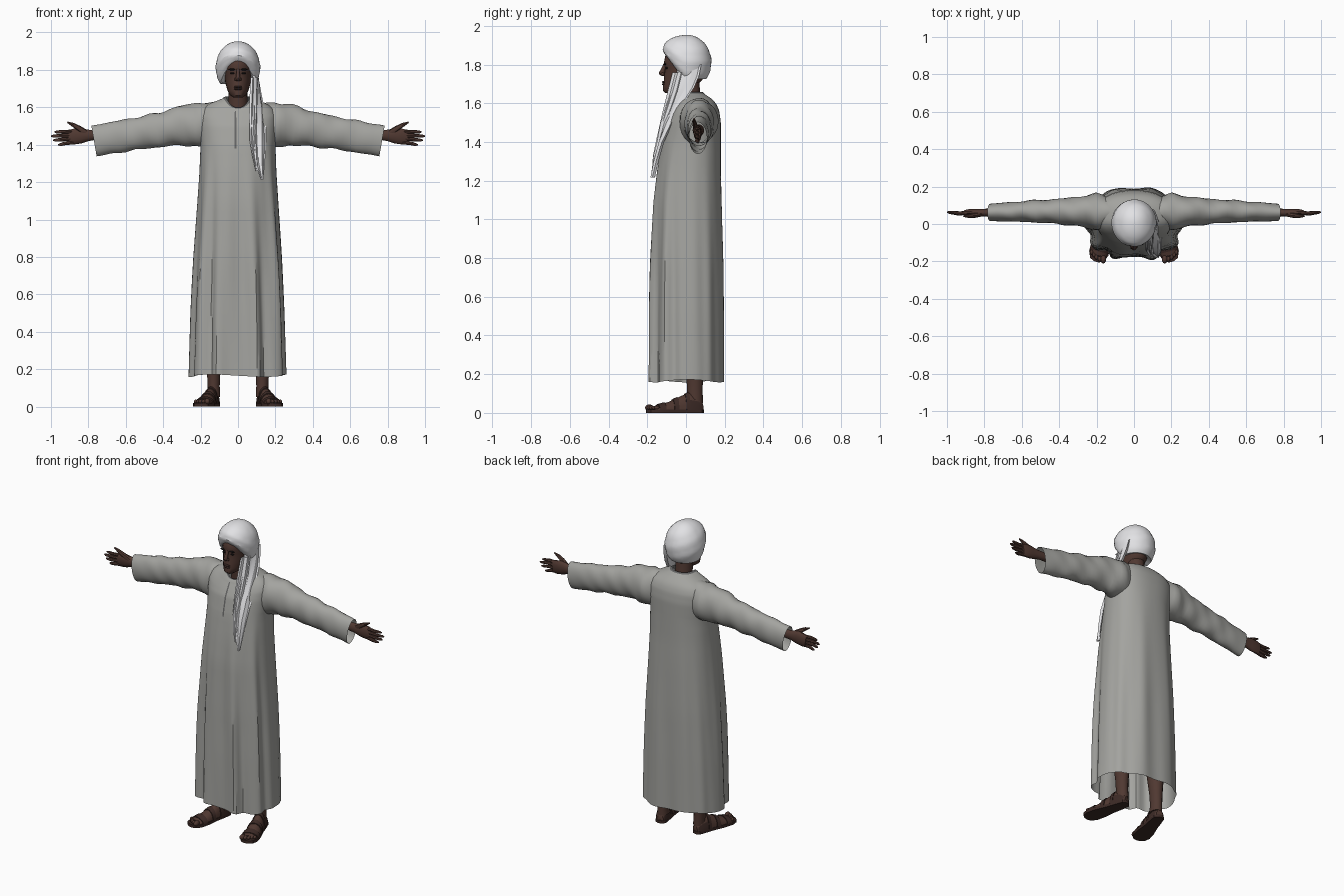
import bpy, bmesh, math
from math import sin, cos, pi, radians
from mathutils import Vector as V

if "Cube" in bpy.data.objects:
    bpy.data.objects.remove(bpy.data.objects["Cube"])


def material(name, rgb):
    m = bpy.data.materials.new(name)
    m.use_nodes = True
    m.diffuse_color = (*rgb, 1)
    bsdf = m.node_tree.nodes["Principled BSDF"]
    bsdf.inputs["Base Color"].default_value = (*rgb, 1)
    bsdf.inputs["Roughness"].default_value = 0.9
    return m


ROBE = material("grey cloth", (0.37, 0.37, 0.35))
TRIM = material("dark grey trim", (0.13, 0.13, 0.13))
WHITE = material("white cloth", (0.76, 0.76, 0.78))
SKIN = material("dark brown skin", (0.08, 0.04, 0.031))
LEATHER = material("sandal leather", (0.045, 0.023, 0.019))
DARK = material("near black", (0.012, 0.01, 0.01))


def finish(name, bm, mat, angle=40):
    bmesh.ops.recalc_face_normals(bm, faces=bm.faces)
    me = bpy.data.meshes.new(name)
    bm.to_mesh(me)
    bm.free()
    me.materials.append(mat)
    ob = bpy.data.objects.new(name, me)
    bpy.context.collection.objects.link(ob)
    bpy.ops.object.select_all(action="DESELECT")
    ob.select_set(True)
    bpy.context.view_layer.objects.active = ob
    bpy.ops.object.shade_smooth_by_angle(angle=radians(angle))
    return ob


def loft(name, rings, mat, caps=(True, True), closed=True, angle=40):
    """Skin a list of point rings."""
    bm = bmesh.new()
    rows = [[bm.verts.new(p) for p in r] for r in rings]
    n = len(rows[0])
    for a, b in zip(rows, rows[1:]):
        for i in range(n if closed else n - 1):
            j = (i + 1) % n
            bm.faces.new((a[i], a[j], b[j], b[i]))
    for cap, row in zip(caps, (rows[0], rows[-1])):
        if cap:
            bm.faces.new(row)
    return finish(name, bm, mat, angle)


def lerp_row(rows, key, value):
    """Interpolate a table of rows at a value of column key."""
    for a, b in zip(rows, rows[1:]):
        if value <= b[key]:
            break
    f = (value - a[key]) / (b[key] - a[key])
    return [p + (q - p) * f for p, q in zip(a, b)]


def limb(name, rows, mat, n=10, flat=False, mod=None, caps=(True, True)):
    """Tube through rows of x, y, z, radius along y, radius across."""
    rings = []
    for i, (x, y, z, ra, rb) in enumerate(rows):
        t = V(rows[min(i + 1, len(rows) - 1)][:3]) - V(rows[max(i - 1, 0)][:3])
        t = V((0, 0, 1)) if flat else t.normalized()
        v = t.cross(V((0, 1, 0))).normalized()
        ring = []
        for k in range(n):
            a = 2 * pi * k / n
            m = mod(a, x) if mod else 1
            ring.append(V((x, y, z)) + V((0, cos(a) * ra * m, 0)) + v * (sin(a) * rb * m))
        rings.append(ring)
    return loft(name, rings, mat, caps)


def blob(name, loc, scale, mat):
    bm = bmesh.new()
    bmesh.ops.create_uvsphere(bm, u_segments=12, v_segments=8, radius=1)
    for v in bm.verts:
        v.co = V(a * b for a, b in zip(v.co, scale)) + V(loc)
    return finish(name, bm, mat, 60)


# Robe: height, half width, front, back
ROBE_ROWS = [(0.165, 0.257, -0.184, 0.195), (0.5, 0.247, -0.182, 0.195), (0.8, 0.233, -0.177, 0.193),
             (1.1, 0.214, -0.166, 0.186), (1.25, 0.205, -0.15, 0.181), (1.4, 0.2, -0.128, 0.18),
             (1.5, 0.208, -0.105, 0.18), (1.56, 0.208, -0.086, 0.172), (1.6, 0.185, -0.072, 0.155),
             (1.625, 0.14, -0.063, 0.13), (1.645, 0.085, -0.058, 0.1), (1.655, 0.066, -0.05, 0.085)]


def robe_point(t, z):
    _, rx, yf, yb = lerp_row(ROBE_ROWS, 0, z)
    front = max(0, -sin(t))
    p = t + pi / 2
    a = min(1, max(0, (1.42 - z) / 0.75))
    fold = (-0.075 * cos(10 * p) + 0.025 * cos(17 * p + 2 * z)) * (0.25 + 0.75 * front)
    m = 1 + a * (fold + 0.015 * sin(7 * p + 1))
    x = rx * m * math.copysign(abs(cos(t)) ** 0.85, cos(t))
    y = (yf + yb) / 2 + (yb - yf) / 2 * m * math.copysign(abs(sin(t)) ** 0.85, sin(t))
    dip = 0.06 * max(0, (z - 1.5) / 0.155) * front ** 2
    return V((x, y, z - dip + 0.007 * a * cos(3 * t)))


levels = [0.165 + 1.235 * i / 24 for i in range(24)] + [1.4 + 0.255 * i / 17 for i in range(18)]
loft("robe_body", [[robe_point(2 * pi * k / 100, z) for k in range(100)] for z in levels],
     ROBE, (False, False), angle=32)

# Neckline edge and front opening
loft("neckline_trim", [[robe_point(2 * pi * k / 48, z) * 1 + V((0, 0, 0.003)) for k in range(48)]
                       for z in (1.648, 1.655)], TRIM, (False, False))
loft("front_opening", [[robe_point(-pi / 2 + d, z) + V((-0.014, -0.003, 0)) for d in (-0.012, 0.012)]
                       for z in [1.38 + 0.025 * i for i in range(11)]], TRIM, (False, False), False)

# Sleeves, arms and hands
SLEEVE = [(0.1, 0.06, 1.515, 0.08, 0.105), (0.2, 0.065, 1.505, 0.098, 0.122), (0.28, 0.067, 1.504, 0.082, 0.108),
          (0.4, 0.067, 1.482, 0.067, 0.092), (0.55, 0.068, 1.458, 0.058, 0.085), (0.77, 0.062, 1.42, 0.046, 0.083)]


def wrinkle(a, x):
    x = abs(x)
    fade = min(1, max(0, (0.8 - x) / 0.2))
    return 1 + fade * (0.035 * sin(2 * a + 38 * x) + 0.03 * sin(3 * a - 55 * x))


for s, side in ((1, "left"), (-1, "right")):
    def flip(rows):
        return [(s * r[0], *r[1:]) for r in rows]

    rows = [lerp_row(SLEEVE, 0, 0.1 + 0.67 * i / 26) for i in range(27)]
    limb(side + "_sleeve", flip(rows), ROBE, 24, mod=wrinkle, caps=(True, False))
    limb(side + "_hand", flip([(0.6, 0.064, 1.46, 0.03, 0.032), (0.76, 0.062, 1.452, 0.022, 0.027),
                               (0.8, 0.06, 1.45, 0.021, 0.031), (0.84, 0.06, 1.448, 0.021, 0.042),
                               (0.88, 0.062, 1.443, 0.018, 0.043), (0.905, 0.063, 1.44, 0.012, 0.038)]), SKIN, 14)
    for name, z, tip_x, tip_z in (("index", 1.47, 0.982, 1.468), ("middle", 1.451, 1.0, 1.446),
                                  ("ring", 1.432, 0.988, 1.424), ("little", 1.414, 0.962, 1.4)):
        mid = (0.89 + tip_x) / 2
        limb(f"{side}_{name}_finger", flip([(0.87, 0.062, z, 0.011, 0.011), (mid, 0.056, (z + tip_z) / 2, 0.01, 0.01),
                                            (tip_x - 0.012, 0.062, tip_z, 0.008, 0.008),
                                            (tip_x, 0.064, tip_z, 0.003, 0.003)]), SKIN, 8)
    limb(side + "_thumb", flip([(0.81, 0.055, 1.46, 0.014, 0.018), (0.85, 0.046, 1.488, 0.013, 0.014),
                                (0.885, 0.042, 1.508, 0.01, 0.01), (0.912, 0.042, 1.52, 0.004, 0.004)]), SKIN, 8)

    # Leg and foot
    limb(side + "_leg", flip([(0.128, 0.046, 0.05, 0.042, 0.034), (0.13, 0.046, 0.11, 0.04, 0.033),
                              (0.13, 0.045, 0.17, 0.042, 0.036), (0.128, 0.04, 0.32, 0.055, 0.05),
                              (0.12, 0.02, 0.62, 0.065, 0.06)]), SKIN, 14)
    heel, toe = V((0.125, 0.085, 0)), V((0.2, -0.2, 0))
    along = (toe - heel).normalized()
    across = V((-along.y, along.x, 0))
    FOOT = [(0, 0.022, 0.05), (0.025, 0.034, 0.085), (0.07, 0.036, 0.105), (0.12, 0.039, 0.085),
            (0.18, 0.047, 0.057), (0.235, 0.049, 0.042), (0.262, 0.044, 0.034)]

    def place(d, w, z):
        p = heel + along * d + across * w
        return V((s * p.x, p.y, z))

    def foot_ring(d, grow=0.0):
        _, w, h = lerp_row(FOOT, 0, d)
        return [place(d, (w + grow) * cos(pi * k / 10), 0.016 + (h + grow - 0.016) * sin(pi * k / 10))
                for k in range(11)]

    loft(side + "_foot", [foot_ring(r[0]) for r in FOOT], SKIN)
    for i, (w, d, r) in enumerate(((-0.032, 0.275, 0.015), (-0.012, 0.278, 0.01), (0.007, 0.272, 0.01),
                                   (0.023, 0.264, 0.009), (0.038, 0.254, 0.009))):
        blob(f"{side}_toe_{i + 1}", place(d, w, 0.027), (r, r * 1.5, r * 1.1), SKIN)

    # Sandal sole and straps
    outline = [(-0.006, 0.012), (0.01, 0.032), (0.07, 0.038), (0.12, 0.041), (0.19, 0.052),
               (0.25, 0.053), (0.285, 0.038), (0.297, 0.014)]
    edge = outline + [(d, -w) for d, w in reversed(outline)]
    loft(side + "_sandal_sole", [[place(d, w, z) for d, w in edge] for z in (0, 0.018)], LEATHER)
    for name, a, b in (("toe", 0.205, 0.24), ("instep", 0.135, 0.16), ("ankle", 0.075, 0.095)):
        loft(f"{side}_{name}_strap", [foot_ring(a), foot_ring(a, 0.005), foot_ring(b, 0.005), foot_ring(b)],
             LEATHER, (False, False), False)
    loft(side + "_heel_strap", [foot_ring(d, 0.003)[:3] for d in (0.005, 0.03, 0.08)], LEATHER, (False, False), False)
    loft(side + "_inner_heel_strap", [foot_ring(d, 0.003)[-3:] for d in (0.005, 0.03, 0.08)],
         LEATHER, (False, False), False)

    # Eye and brow
    blob(side + "_eye", (s * 0.03, -0.1, 1.782), (0.012, 0.006, 0.005), DARK)
    blob(side + "_brow", (s * 0.032, -0.108, 1.802), (0.02, 0.006, 0.005), DARK)
    blob(side + "_nostril", (s * 0.011, -0.121, 1.75), (0.009, 0.01, 0.008), SKIN)

# Head and neck
HEAD = [(1.652, 0.024, -0.105, -0.04), (1.664, 0.042, -0.118, 0.0), (1.69, 0.056, -0.119, 0.05),
        (1.72, 0.065, -0.114, 0.085), (1.75, 0.07, -0.112, 0.095), (1.782, 0.073, -0.107, 0.1),
        (1.805, 0.075, -0.115, 0.1), (1.85, 0.075, -0.106, 0.1), (1.88, 0.06, -0.08, 0.08)]
limb("head", [(0, (f + b) / 2, z, (b - f) / 2, w) for z, w, f, b in HEAD], SKIN, 24, flat=True)
limb("neck", [(0, 0.03, 1.55, 0.06, 0.062), (0, 0.024, 1.62, 0.052, 0.052), (0, 0.012, 1.72, 0.056, 0.05)],
     SKIN, 16, flat=True)
limb("nose", [(0, -0.108, 1.805, 0.008, 0.009), (0, -0.118, 1.775, 0.012, 0.01), (0, -0.125, 1.757, 0.016, 0.013),
              (0, -0.123, 1.747, 0.013, 0.013), (0, -0.115, 1.74, 0.006, 0.009)], SKIN, 10, flat=True)
for name, z in (("upper_lip", 1.709), ("lower_lip", 1.698)):
    blob(name, (0, -0.115, z), (0.023, 0.009, 0.006), LEATHER)


# Wrapped turban, high over the brow and low at the nape
def turban_point(t, lat, shrink=1.0):
    low = 1.725 + 0.11 * max(0, -sin(t)) ** 1.4
    h = (sin(lat) - sin(radians(-38))) / (1 - sin(radians(-38)))
    band = ((h * 3.2 + 0.45 * cos(t) + 0.3 * sin(t)) % 1) - 0.5
    r = max(0.01, cos(lat)) * shrink * (1 + 0.035 * band * cos(lat))
    return V((0.119 * r * cos(t), 0.006 + 0.125 * r * sin(t), low + (1.953 - low) * h))


turns = [2 * pi * k / 40 for k in range(40)]
lats = [radians(-38 + 127 * i / 18) for i in range(19)]
loft("turban", [[turban_point(t, lats[0], 0.7) + V((0, 0, 0.012)) for t in turns]]
     + [[turban_point(t, a) for t in turns] for a in lats], WHITE, (False, True), angle=30)


# Hanging scarf tails: centre, half width in x, half width in y
def scarf(name, rows, thick):
    rings = []
    for x, y, z, wx, wy in rows:
        u = V((wx, wy, 0))
        v = V((wy, -wx, 0)).normalized() * thick
        rings.append([V((x, y, z)) + u * cos(a) + v * (sin(a) + 0.5 * cos(5 * a))
                      for a in (2 * pi * k / 20 for k in range(20))])
    loft(name, rings, WHITE, angle=30)


scarf("scarf_tail", [(0.088, 0.02, 1.8, 0.012, 0.06), (0.097, 0.008, 1.74, 0.012, 0.06),
                     (0.1, -0.015, 1.68, 0.02, 0.058), (0.104, -0.055, 1.6, 0.032, 0.045),
                     (0.108, -0.1, 1.5, 0.038, 0.03), (0.112, -0.132, 1.4, 0.037, 0.012),
                     (0.118, -0.156, 1.3, 0.025, 0.006), (0.128, -0.172, 1.215, 0.006, 0.002)], 0.009)
scarf("scarf_inner_tail", [(0.085, -0.045, 1.76, 0.015, 0.025), (0.085, -0.07, 1.66, 0.02, 0.025),
                           (0.084, -0.102, 1.55, 0.022, 0.018), (0.084, -0.138, 1.42, 0.02, 0.008),
                           (0.092, -0.16, 1.33, 0.013, 0.004), (0.1, -0.167, 1.26, 0.004, 0.002)], 0.007)
